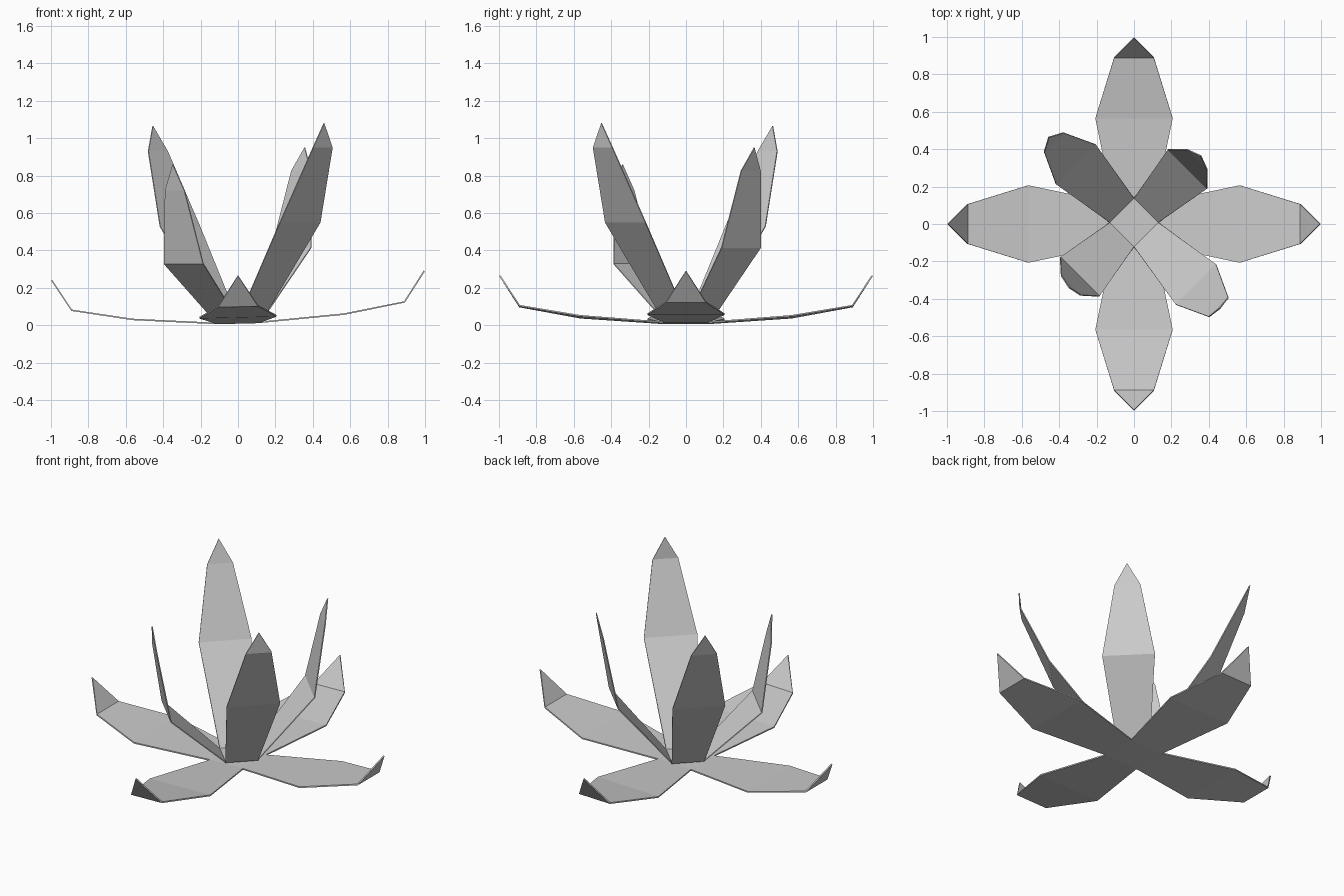
import bpy, bmesh, math
from mathutils import Vector, Matrix

cube = bpy.data.objects.get("Cube")
if cube:
    bpy.data.objects.remove(cube, do_unlink=True)

grey = bpy.data.materials.new("petal grey")
grey.use_nodes = True
colour = (0.6, 0.6, 0.6, 1)
grey.diffuse_color = colour
grey.node_tree.nodes["Principled BSDF"].inputs["Base Color"].default_value = colour


def flower_ring(name, petals, thickness, tilt, centre_y):
    """Each petal is an angle and a list of (radius, height, half width), ending in a tip."""
    bm = bmesh.new()
    base = []
    for angle, stations in petals:
        turn = Matrix.Rotation(math.radians(angle), 3, 'Z')

        def place(r, side, z):
            p = turn @ Vector((r, side, z))
            return bm.verts.new((p.x, p.y + centre_y, p.z + tilt * p.x))

        rows = [(place(r, -w, z), place(r, w, z)) for r, z, w in stations[:-1]]
        for (a, b), (c, d) in zip(rows, rows[1:]):
            bm.faces.new((a, c, d, b))
        r, z, _ = stations[-1]
        bm.faces.new((rows[-1][0], place(r, 0, z), rows[-1][1]))
        base.append(rows[0][1])
    # square floor joining the petal roots
    bm.faces.new(base)
    bmesh.ops.remove_doubles(bm, verts=bm.verts, dist=0.002)
    bmesh.ops.recalc_face_normals(bm, faces=bm.faces)
    mesh = bpy.data.meshes.new(name)
    bm.to_mesh(mesh)
    bm.free()
    mesh.materials.append(grey)
    obj = bpy.data.objects.new(name, mesh)
    bpy.context.scene.collection.objects.link(obj)
    shell = obj.modifiers.new("thickness", 'SOLIDIFY')
    shell.thickness = thickness
    shell.offset = 0


# four spreading petals
spread = [(0.112, 0.012, 0.112), (0.565, 0.045, 0.207), (0.89, 0.102, 0.106), (0.996, 0.265, 0)]
flower_ring("outer_petals", [(a, spread) for a in (0, 90, 180, 270)], 0.008, 0.025, 0)

# four upright petals, leaning by different amounts
root = (0.092, 0.03, 0.092)
upright = [
    (45, [root, (0.405, 0.415, 0.148), (0.478, 0.825, 0.073), (0.505, 0.95, 0)]),
    (135, [root, (0.44, 0.53, 0.15), (0.606, 0.93, 0.073), (0.645, 1.065, 0)]),
    (225, [root, (0.41, 0.328, 0.148), (0.477, 0.72, 0.073), (0.492, 0.86, 0)]),
    (315, [root, (0.469, 0.55, 0.152), (0.64, 0.95, 0.073), (0.65, 1.08, 0)]),
]
flower_ring("inner_petals", upright, 0.006, 0, 0.008)
